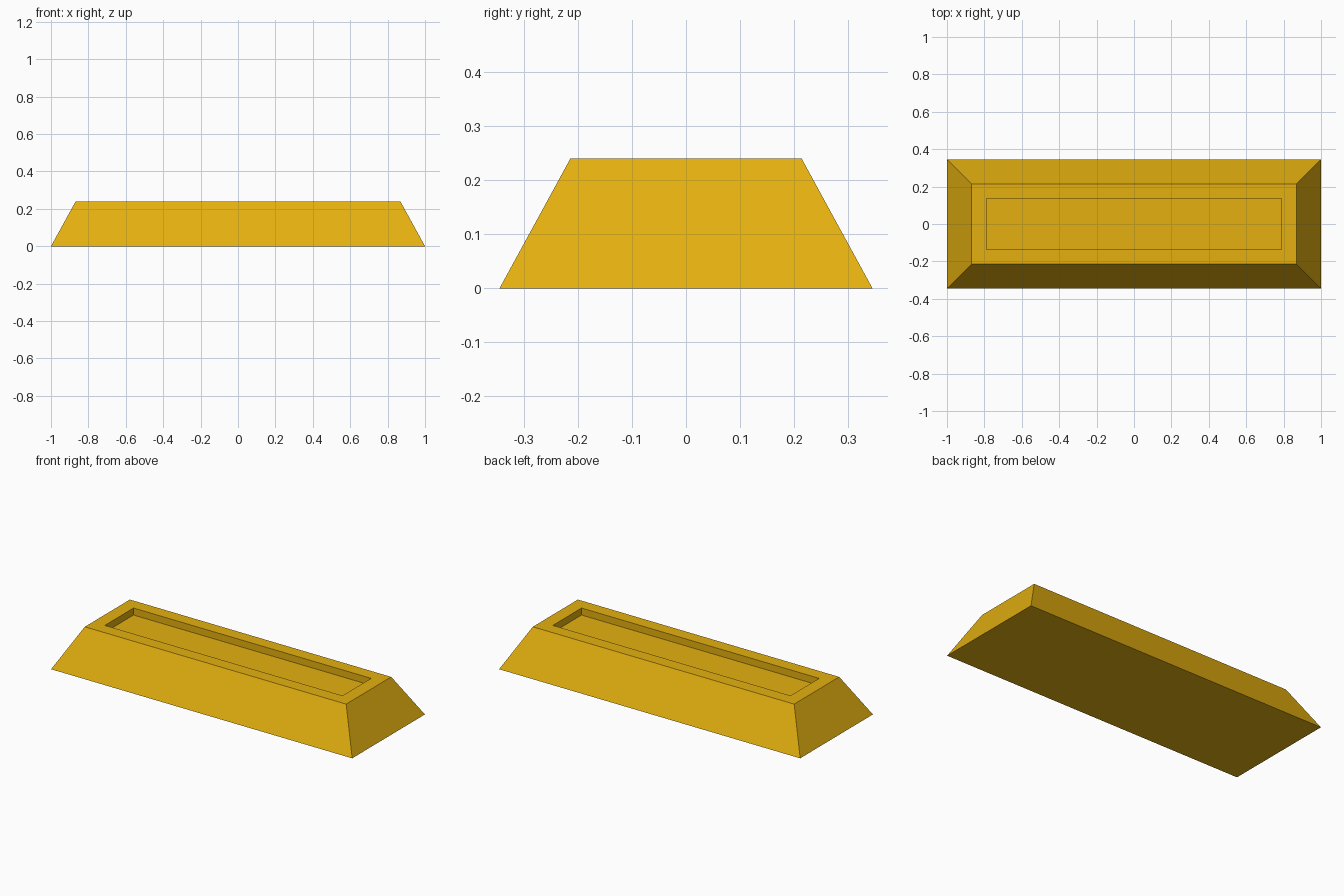
import bpy
import bmesh

if "Cube" in bpy.data.objects:
    bpy.data.objects.remove(bpy.data.objects["Cube"], do_unlink=True)

# Gold material
GOLD = (0.775, 0.434, 0.005, 1.0)
gold = bpy.data.materials.new("gold")
gold.use_nodes = True
gold.diffuse_color = GOLD
gold.node_tree.nodes["Principled BSDF"].inputs["Base Color"].default_value = GOLD


def ring(bm, half_x, half_y, z):
    """Rectangle of vertices at one height, counter-clockwise."""
    corners = ((-1, -1), (1, -1), (1, 1), (-1, 1))
    return [bm.verts.new((sx * half_x, sy * half_y, z)) for sx, sy in corners]


# Ingot: base, sloped sides, top rim, recess walls and floor
HEIGHT, DEPTH = 0.24, 0.042
bm = bmesh.new()
rings = [
    ring(bm, 1.0, 0.345, 0),
    ring(bm, 0.868, 0.214, HEIGHT),
    ring(bm, 0.789, 0.136, HEIGHT),
    ring(bm, 0.789, 0.136, HEIGHT - DEPTH),
]
for outer, inner in zip(rings, rings[1:]):
    for i in range(4):
        j = (i + 1) % 4
        bm.faces.new((outer[i], outer[j], inner[j], inner[i]))
bm.faces.new(reversed(rings[0]))
bm.faces.new(rings[-1])

mesh = bpy.data.meshes.new("gold_ingot")
bm.to_mesh(mesh)
bm.free()
mesh.materials.append(gold)
ingot = bpy.data.objects.new("gold_ingot", mesh)
bpy.context.collection.objects.link(ingot)
